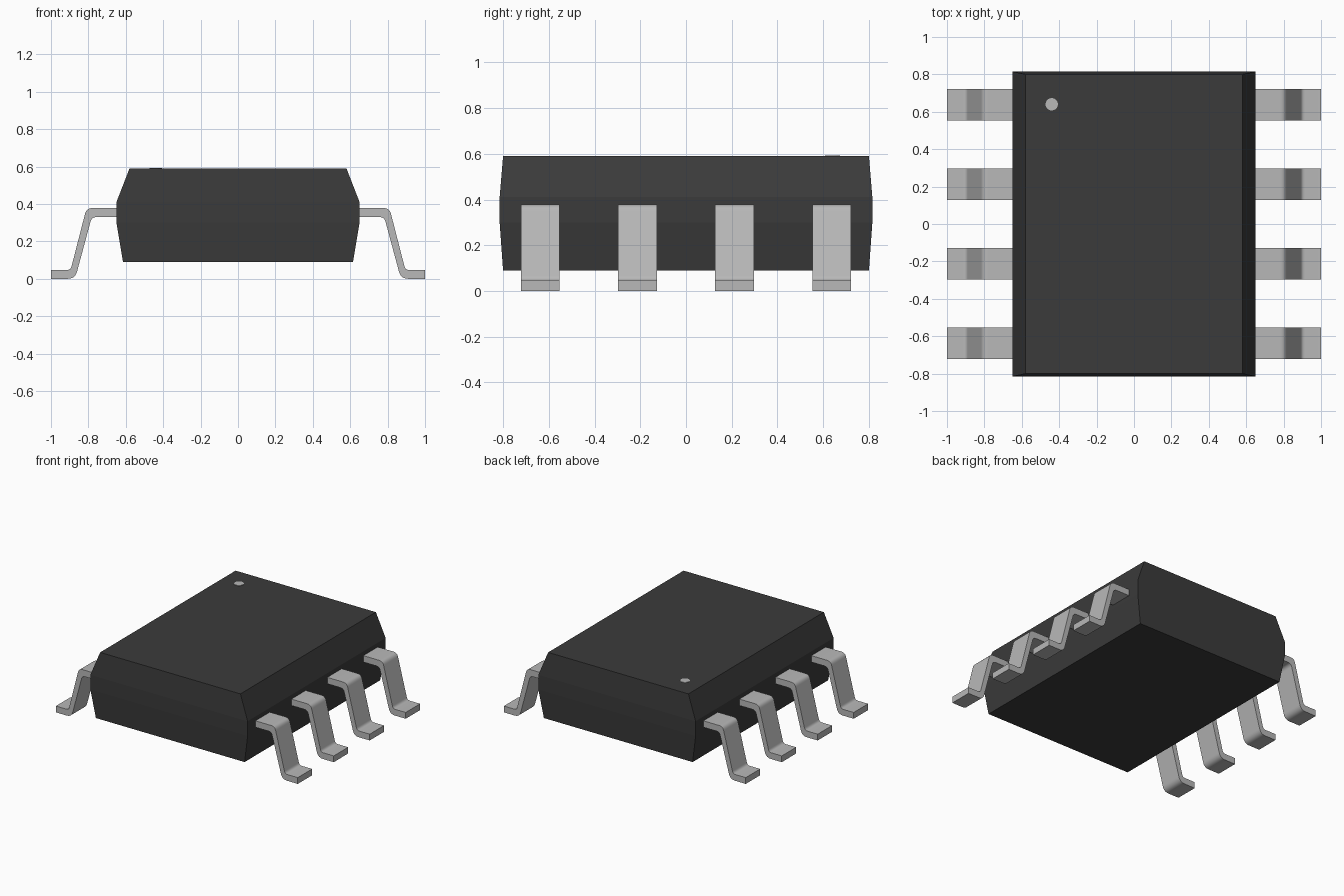
import bpy, bmesh, math
from mathutils import Vector

cube = bpy.data.objects.get("Cube")
if cube:
    bpy.data.objects.remove(cube, do_unlink=True)


def material(name, value):
    mat = bpy.data.materials.new(name)
    mat.use_nodes = True
    colour = (value, value, value, 1)
    mat.diffuse_color = colour
    bsdf = next(n for n in mat.node_tree.nodes if n.type == 'BSDF_PRINCIPLED')
    bsdf.inputs["Base Color"].default_value = colour
    return mat


def finish_mesh(name, bm, mat):
    bmesh.ops.recalc_face_normals(bm, faces=bm.faces)
    mesh = bpy.data.meshes.new(name)
    bm.to_mesh(mesh)
    bm.free()
    mesh.materials.append(mat)
    return mesh


def place(name, mesh):
    obj = bpy.data.objects.new(name, mesh)
    bpy.context.collection.objects.link(obj)
    return obj


def rounded(corners, steps=6):
    """Replace each corner (x, z, setback) with a smooth bend."""
    points = []
    for i, (x, z, setback) in enumerate(corners):
        p = Vector((x, z))
        if not setback:
            points.append(p)
            continue
        before = Vector(corners[i - 1][:2])
        after = Vector(corners[(i + 1) % len(corners)][:2])
        a = p + (before - p).normalized() * setback
        b = p + (after - p).normalized() * setback
        for s in range(steps + 1):
            t = s / steps
            points.append(a * (1 - t) ** 2 + p * 2 * t * (1 - t) + b * t ** 2)
    return points


black = material("black plastic", 0.043)
metal = material("grey metal", 0.48)

# Moulded body: stacked rectangular sections
bm = bmesh.new()
rings = []
for z, hx, hy in [(0.09, 0.615, 0.80), (0.30, 0.65, 0.815),
                  (0.41, 0.65, 0.815), (0.59, 0.58, 0.80)]:
    rings.append([bm.verts.new((sx * hx, sy * hy, z))
                  for sx, sy in ((-1, -1), (1, -1), (1, 1), (-1, 1))])
for low, high in zip(rings, rings[1:]):
    for i in range(4):
        j = (i + 1) % 4
        bm.faces.new((low[i], low[j], high[j], high[i]))
bm.faces.new(rings[0])
bm.faces.new(rings[-1])
place("body", finish_mesh("body", bm, black))

# Bent lead: side profile swept across its width
profile = rounded([(0.60, 0.378, 0), (0.81, 0.378, 0.03),
                   (0.895, 0.047, 0.02), (1.0, 0.047, 0),
                   (1.0, 0.0, 0), (0.871, 0.0, 0.04),
                   (0.782, 0.33, 0.025), (0.60, 0.33, 0)])
width = 0.17
bm = bmesh.new()
side = bm.faces.new([bm.verts.new((p.x, -width / 2, p.y)) for p in profile])
swept = bmesh.ops.extrude_face_region(bm, geom=[side], use_keep_orig=True)
bmesh.ops.translate(bm, vec=(0, width, 0),
                    verts=[v for v in swept["geom"] if isinstance(v, bmesh.types.BMVert)])
lead = finish_mesh("lead", bm, metal)
lead.shade_smooth()
lead.set_sharp_from_angle(angle=math.radians(30))

for label, turn in (("left", 0), ("right", math.pi)):
    for i in range(4):
        obj = place(f"{label}_lead_{i + 1}", lead)
        obj.location.y = (i - 1.5) * 0.425
        obj.rotation_euler.z = turn

# Orientation dot on the top
bm = bmesh.new()
bmesh.ops.create_cone(bm, cap_ends=True, segments=32,
                      radius1=0.033, radius2=0.033, depth=0.006)
dot = place("orientation_dot", finish_mesh("orientation_dot", bm, metal))
dot.location = (-0.44, 0.64, 0.59)
